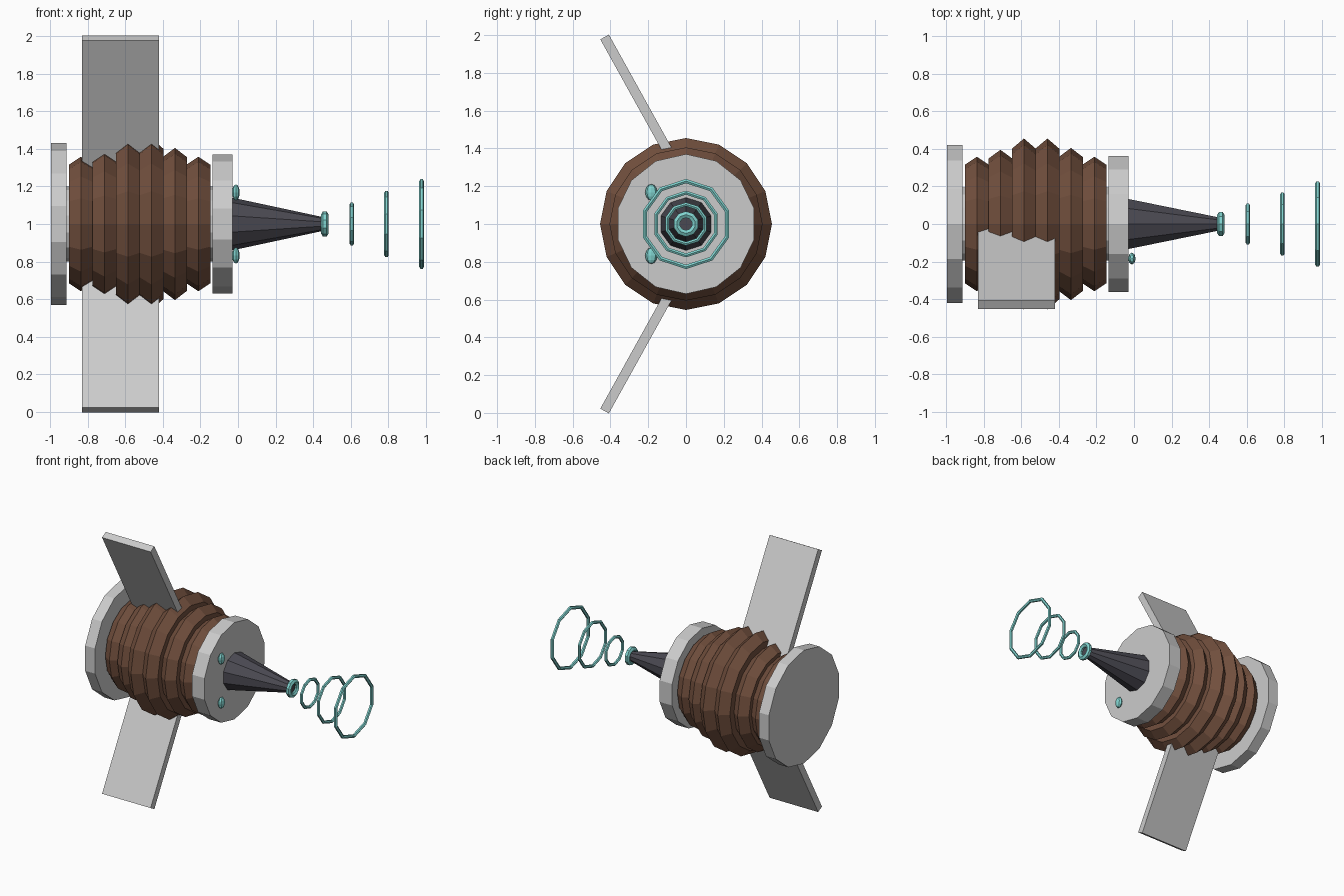
import bpy, bmesh
from math import sin, cos, pi, atan2
from mathutils import Matrix, Vector

if "Cube" in bpy.data.objects:
    bpy.data.objects.remove(bpy.data.objects["Cube"])

AXIS_Z = 1.0


def material(name, rgb):
    m = bpy.data.materials.new(name)
    m.diffuse_color = (*rgb, 1)
    m.use_nodes = True
    m.node_tree.nodes["Principled BSDF"].inputs["Base Color"].default_value = m.diffuse_color
    return m


brown = material("coil_brown", (0.17, 0.08, 0.048))
dark = material("nozzle_dark", (0.07, 0.068, 0.085))
cyan = material("glow_cyan", (0.22, 0.66, 0.63))


def finish(name, bm, mat=None):
    bmesh.ops.recalc_face_normals(bm, faces=bm.faces)
    me = bpy.data.meshes.new(name)
    bm.to_mesh(me)
    bm.free()
    ob = bpy.data.objects.new(name, me)
    bpy.context.collection.objects.link(ob)
    if mat:
        me.materials.append(mat)
    return ob


def lathe(name, profile, sides, mat=None, closed=False):
    """Spin (x, radius) points around the long axis, first corner pointing up."""
    bm = bmesh.new()
    loops = []
    for x, r in profile:
        loops.append([bm.verts.new((x, r * sin(2 * pi * i / sides),
                                    AXIS_Z + r * cos(2 * pi * i / sides)))
                      for i in range(sides)])
    pairs = list(zip(loops, loops[1:]))
    if closed:
        pairs.append((loops[-1], loops[0]))
    else:
        bm.faces.new(loops[0])
        bm.faces.new(loops[-1])
    for a, b in pairs:
        for i in range(sides):
            j = (i + 1) % sides
            bm.faces.new((a[i], a[j], b[j], b[i]))
    return finish(name, bm, mat)


# End plates
lathe("back_plate", [(-0.995, 0.432), (-0.912, 0.432)], 14)
lathe("front_plate", [(-0.135, 0.37), (-0.03, 0.37)], 14)

# Ridged coils, swelling toward the middle
for i, r in enumerate((0.358, 0.395, 0.455, 0.455, 0.405, 0.358)):
    x = -0.836 + i * 0.125
    lathe(f"coil_{i + 1}", [(x - 0.064, r * 0.88), (x, r), (x + 0.064, r * 0.88)], 16, brown)

# Core joining the coils to the plates
lathe("core", [(-0.93, 0.2), (-0.12, 0.2)], 14)

# Tapered nozzle
lathe("nozzle", [(-0.03, 0.14), (0.46, 0.035)], 10, dark)

# Energy rings, growing away from the nozzle
for i, (x, outer, minor) in enumerate(((0.462, 0.07, 0.02), (0.606, 0.116, 0.012),
                                       (0.79, 0.178, 0.012), (0.977, 0.24, 0.013))):
    section = [(x + minor * cos(k * pi / 3), outer - minor + minor * sin(k * pi / 3 + 0.0))
               for k in range(6)]
    lathe(f"energy_ring_{i + 1}", section, 10, cyan, closed=True)

# Fins and indicator lights, mirrored above and below the axis
for side, label in ((1, "upper"), (-1, "lower")):
    tip = Vector((-0.431, 0.99))
    inward = Vector((0.485, -0.874)).normalized()
    across = Vector((-inward.y, inward.x)) * 0.026
    root = tip + inward * 0.8
    bm = bmesh.new()
    corners = [tip + across, tip - across, root - across, root + across]
    face = bm.faces.new([bm.verts.new((-0.83, c.x, AXIS_Z + side * c.y)) for c in corners])
    ext = bmesh.ops.extrude_face_region(bm, geom=[face], use_keep_orig=True)
    bmesh.ops.translate(bm, vec=(0.41, 0, 0),
                        verts=[v for v in ext["geom"] if isinstance(v, bmesh.types.BMVert)])
    finish(f"{label}_fin", bm)

    bm = bmesh.new()
    bmesh.ops.create_uvsphere(bm, u_segments=8, v_segments=6, radius=1.0)
    bmesh.ops.transform(bm, verts=bm.verts,
                        matrix=Matrix.Translation((-0.011, -0.184, AXIS_Z + side * 0.168))
                        @ Matrix.Diagonal((0.02, 0.032, 0.043, 1)))
    finish(f"{label}_light", bm, cyan)
